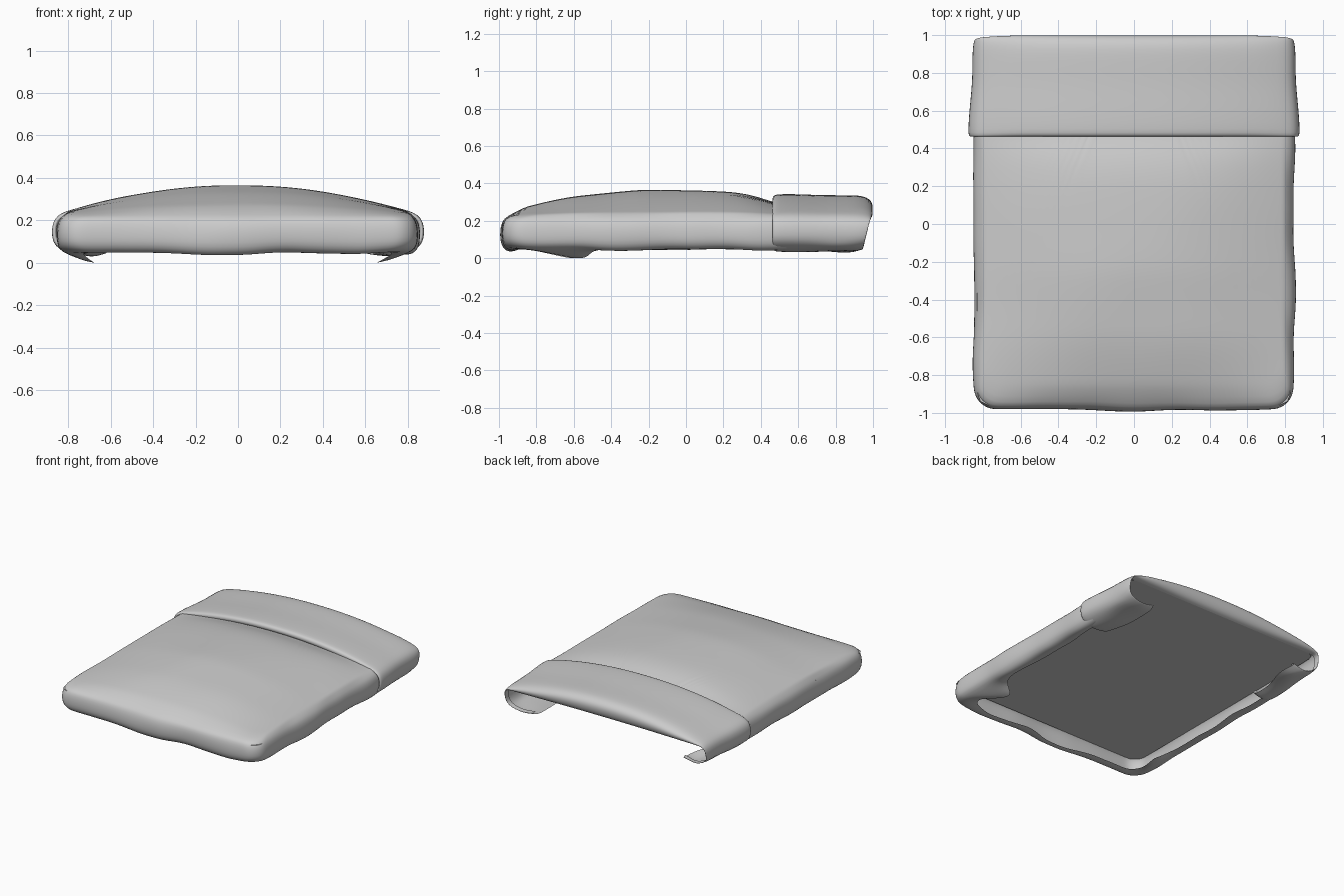
import bpy, bmesh, math
from mathutils import Vector, noise

if "Cube" in bpy.data.objects:
    bpy.data.objects.remove(bpy.data.objects["Cube"])

HALF, BACK, FRONT, R = 0.85, 0.94, -0.985, 0.11
UNDER = 0.2     # height of the flat underside


def lerp_table(table, t):
    for (a, va), (b, vb) in zip(table, table[1:]):
        if t <= b:
            return va + (vb - va) * max(0, (t - a) / (b - a))
    return table[-1][1]


def wobble(p, freq, seed):
    return noise.noise(Vector(p) * freq + Vector((seed, seed * 2, seed * 3)))


def loft(name, rows, y_max=9, face_up=True):
    """Skin equal-length point rows into a smooth sheet, dropping faces behind y_max."""
    bm = bmesh.new()
    grid = [[bm.verts.new(p) for p in row] for row in rows]
    for a, b in zip(grid, grid[1:]):
        for i in range(len(a) - 1):
            bm.faces.new((a[i], a[i + 1], b[i + 1], b[i]))
    bmesh.ops.remove_doubles(bm, verts=bm.verts, dist=1e-4)
    bmesh.ops.recalc_face_normals(bm, faces=bm.faces)
    bm.normal_update()
    top = max(bm.faces, key=lambda f: f.calc_center_median().z)
    if (top.normal.z > 0) != face_up:
        bmesh.ops.reverse_faces(bm, faces=bm.faces)
    hidden = [f for f in bm.faces if f.calc_center_median().y > y_max]
    bmesh.ops.delete(bm, geom=hidden, context='FACES')
    me = bpy.data.meshes.new(name)
    bm.to_mesh(me)
    bm.free()
    me.shade_smooth()
    ob = bpy.data.objects.new(name, me)
    bpy.context.collection.objects.link(ob)
    sub = ob.modifiers.new("soften", 'SUBSURF')
    sub.levels = sub.render_levels = 1
    return ob


# Quilt outline: right side, front with rounded corners, left side
half = [(HALF, BACK + (FRONT + R - BACK) * i / 40) for i in range(40)]
half += [(HALF - R + R * math.cos(a), FRONT + R - R * math.sin(a))
         for a in [math.pi / 2 * k / 6 for k in range(7)]]
half += [((HALF - R) * (1 - i / 16), FRONT) for i in range(1, 16)]
outline = [(-x, y) for x, y in half] + [(0, FRONT)] + half[::-1]

CROWN = [(-1, 0), (-.9, .25), (-.8, .45), (-.7, .64), (-.6, .78), (-.45, .88), (-.25, 1),
         (.1, 1), (.22, .97), (.32, .88), (.39, .74), (.45, .55), (.52, .44), (.7, .42), (1, .42)]


def quilt_top(x, y):
    across = max(0, 1 - abs(x / HALF) ** 2.1)
    return 0.228 + 0.135 * across * lerp_table(CROWN, y) + 0.004 * wobble((x, y, 0), 2.5, 4)


# Quilt: domed top, rolled edge and tucked-under hem
rows = []
for f in [i / 24 for i in range(23)] + [.94]:
    row = []
    for x, y in outline:
        px, py = x * f, BACK + (y - BACK) * f
        row.append((px, py, quilt_top(px, py)))
    rows.append(row)
RIM = [(.03, .222), (.012, .2), (.002, .165), (0, .12), (.006, .08),
       (.025, .055), (.045, .046), (.07, .044), (.095, .048)]
for k, (d, z) in enumerate(RIM):
    row = []
    for x, y in outline:
        n = wobble((x, y, z), 3.5, 7)
        dip = math.exp(-((y + .74) / .12) ** 2) * (abs(x) > .7)
        dd = d * (1 + .4 * n + 1.1 * dip) if k > 5 else d + .012 * n
        zz = z + .012 * n * (k > 3) - .052 * dip * max(0, k - 5) / 3
        py = BACK + (y - BACK) * (1 - dd / (BACK - FRONT))
        row.append((x * (1 - dd / HALF), py, max(zz, 0)))
    rows.append(row)
loft("quilt", rows, y_max=.54)

# Turned-back cuff: cross-section lofted from its front lip round the back edge
half_sec = [(x, .245 + .098 * (1 - (x / .82) ** 2.2)) for x in [.1 * i for i in range(1, 8)]]
half_sec += [(.78, .252), (.83, .236), (.864, .21), (.878, .17), (.878, .12), (.864, .08),
             (.825, .05), (.77, .036), (.71, .032), (.65, .045)]
section = [(-x, z) for x, z in half_sec[::-1]] + [(0, .343)] + half_sec
normals = []
for i in range(len(section)):
    a, b = section[max(i - 1, 0)], section[min(i + 1, len(section) - 1)]
    t = Vector((b[0] - a[0], b[1] - a[1])).normalized()
    normals.append((-t.y, t.x))

# y, inset from the section, flattening towards the underside
STATIONS = [(.475, .046, 0), (.464, .036, 0), (.462, .02, 0), (.47, .005, 0), (.495, 0, 0),
            (.58, 0, 0), (.66, .003, 0), (.74, .006, 0), (.82, .006, 0), (.9, .006, 0),
            (.95, .011, 0), (.98, .018, .07), (.996, .024, .2), (1.0, .03, .4),
            (.992, .034, .7), (.975, .036, .92), (.95, .036, 1)]
rows = []
for y, inset, flat in STATIONS:
    row = []
    for (x, z), (nx, nz) in zip(section, normals):
        n = wobble((x, y, z), 4, 2)
        wall = min(1, max(0, (abs(x) - .6) / .2))
        off = inset * (1 - .5 * wall)
        px = (x - nx * off) * (1 - .022 * min(1, max(0, (y - .52) / .25)))
        pz = z - nz * off + .006 * n * wall
        if pz > UNDER:
            pz += (UNDER - pz) * flat
        lean = max(0, (y - .8) / .2) * .05 * max(0, .28 - z) / .23
        if abs(x) < .84 and z < .06:
            px *= 1 + .1 * n
            pz += .012 * n
        row.append((px, y - lean, max(pz, .015)))
    rows.append(row)
loft("turned_back_cuff", rows)

# Flat lining closing the underside between the rolled edges
rows = [[(x * .83 / 8, y, UNDER) for x in range(-8, 9)]
        for y in [-.96 + 1.91 * j / 16 for j in range(17)]]
loft("underside_lining", rows, face_up=False)
